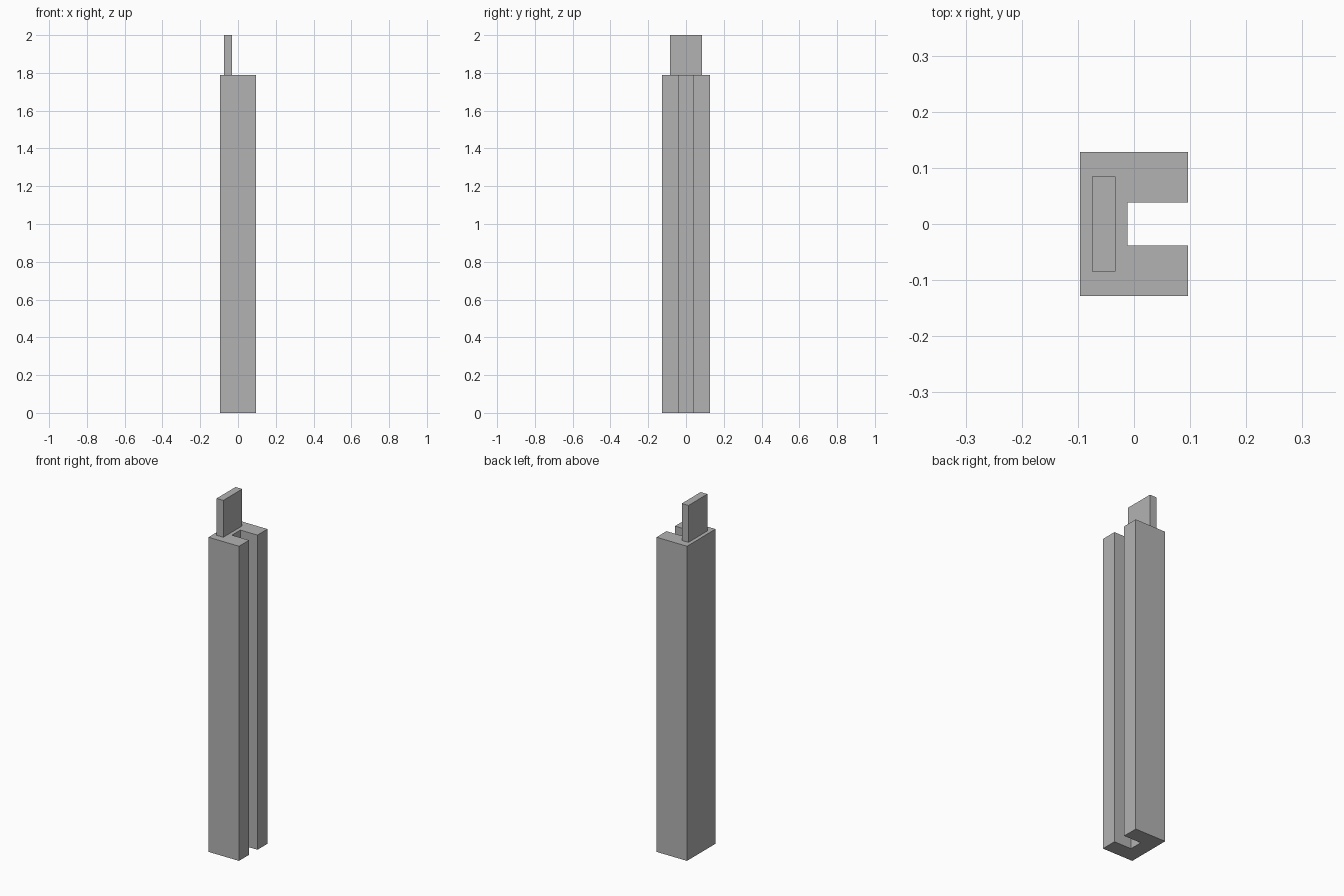
import bpy
import bmesh

cube = bpy.data.objects.get("Cube")
if cube:
    bpy.data.objects.remove(cube, do_unlink=True)

# Single plain grey
grey = bpy.data.materials.new("plain_grey")
grey.use_nodes = True
colour = (0.45, 0.45, 0.45, 1)
grey.diffuse_color = colour
grey.node_tree.nodes["Principled BSDF"].inputs["Base Color"].default_value = colour


def extrude_profile(name, outline, bottom, top):
    """Raise a flat outline into a solid prism."""
    bm = bmesh.new()
    face = bm.faces.new([bm.verts.new((x, y, bottom)) for x, y in outline])
    raised = bmesh.ops.extrude_face_region(bm, geom=[face], use_keep_orig=True)
    verts = [g for g in raised["geom"] if isinstance(g, bmesh.types.BMVert)]
    bmesh.ops.translate(bm, verts=verts, vec=(0, 0, top - bottom))
    bmesh.ops.recalc_face_normals(bm, faces=bm.faces)
    mesh = bpy.data.meshes.new(name)
    bm.to_mesh(mesh)
    bm.free()
    mesh.materials.append(grey)
    obj = bpy.data.objects.new(name, mesh)
    bpy.context.collection.objects.link(obj)
    return obj


def mirrored(half):
    """Complete an outline by mirroring it across y."""
    return half + [(x, -y) for x, y in reversed(half)]


shoulder = 1.79

# Post with a full-length groove on its +x side
extrude_profile("grooved_post",
                mirrored([(-0.096, 0.128), (0.096, 0.128),
                          (0.096, 0.038), (-0.012, 0.038)]),
                0, shoulder)

# Flat tongue on top of the post
extrude_profile("top_tongue",
                mirrored([(-0.075, 0.085), (-0.033, 0.085)]),
                shoulder, 2)
